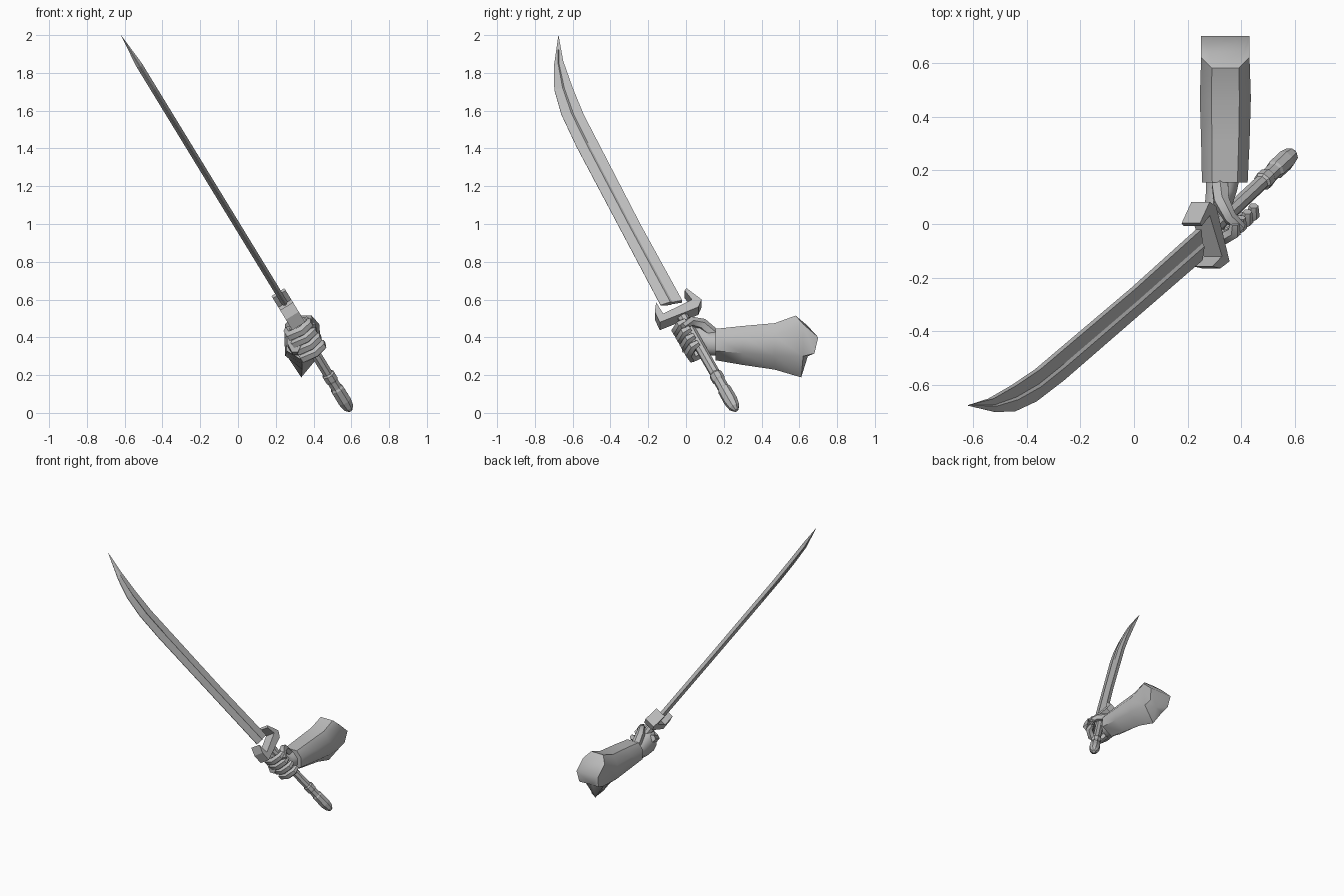
import bpy, bmesh, math
from mathutils import Vector, Matrix

cube = bpy.data.objects.get("Cube")
if cube:
    bpy.data.objects.remove(cube)

grey = bpy.data.materials.new("plain grey")
grey.use_nodes = True
COLOUR = (0.5, 0.5, 0.5, 1)
grey.diffuse_color = COLOUR
grey.node_tree.nodes["Principled BSDF"].inputs["Base Color"].default_value = COLOUR

# Sword frame: u across the blade (towards the back), n out of its flat side, d towards the tip
D = Vector((-0.469, -0.438, 0.767)).normalized()
N = Vector((0.853, 0, 0.521)).normalized()
U = D.cross(N).normalized()
GUARD = Vector((0.272, -0.035, 0.54))


def local(u, n, d):
    return GUARD + U * u + N * n + D * d


def on_blade(y, z, t):
    return Vector((0.602 - 0.611 * z, y, z)) + N * t


def loft(name, rings, smooth=None):
    """Skin a list of equal-length point rings and cap both ends."""
    bm = bmesh.new()
    rows = [[bm.verts.new(p) for p in ring] for ring in rings]
    count = len(rows[0])
    for a, b in zip(rows, rows[1:]):
        for i in range(count):
            j = (i + 1) % count
            bm.faces.new((a[i], a[j], b[j], b[i]))
    bm.faces.new(rows[0][::-1])
    bm.faces.new(rows[-1])
    bmesh.ops.remove_doubles(bm, verts=bm.verts, dist=0.0005)
    bmesh.ops.recalc_face_normals(bm, faces=bm.faces)
    mesh = bpy.data.meshes.new(name)
    bm.to_mesh(mesh)
    bm.free()
    mesh.materials.append(grey)
    obj = bpy.data.objects.new(name, mesh)
    bpy.context.collection.objects.link(obj)
    if smooth:
        bpy.ops.object.select_all(action='DESELECT')
        obj.select_set(True)
        bpy.context.view_layer.objects.active = obj
        bpy.ops.object.shade_smooth_by_angle(angle=math.radians(smooth))
    return obj


def tube(name, path, radii, sides=6):
    """Tapered limb that follows a short path."""
    rings = []
    for i, p in enumerate(path):
        t = (path[min(i + 1, len(path) - 1)] - path[max(i - 1, 0)]).normalized()
        a = t.cross(D).normalized()
        b = t.cross(a)
        turn = [math.tau * (k + 0.5) / sides for k in range(sides)]
        rings.append([p + (a * math.cos(q) + b * math.sin(q)) * radii[i] for q in turn])
    return loft(name, rings, 50)


# Blade: stations of cutting edge and spine, with a stepped ridge in between
stations = [
    ((-0.135, 0.57), (-0.02, 0.59)),
    ((-0.352, 0.98), (-0.24, 0.99)),
    ((-0.58, 1.41), (-0.47, 1.435)),
    ((-0.66, 1.58), (-0.54, 1.57)),
    ((-0.697, 1.71), (-0.60, 1.715)),
    ((-0.70, 1.83), (-0.65, 1.857)),
    ((-0.676, 1.998), (-0.674, 1.995)),
]
section = [(0, 0.002), (0.45, 0.017), (0.55, 0.010), (1, 0.012)]
rings = []
for k, (edge, spine) in enumerate(stations):
    thin = 0.05 if k == len(stations) - 1 else 1
    e, s = Vector(edge), Vector(spine)
    half = [(e.lerp(s, f), t * thin) for f, t in section]
    rings.append([on_blade(*p, t) for p, t in half] + [on_blade(*p, -t) for p, t in half[::-1]])
loft("blade", rings)

# Guard: bar with a raised prong at each end
outline = [(-0.135, -0.04), (0.09, -0.044), (0.126, -0.01), (0.085, 0.088), (0.07, 0.08),
           (0.08, 0.012), (-0.095, 0.0), (-0.098, 0.08), (-0.13, 0.03)]
loft("guard", [[local(u, n, d) for u, d in outline] for n in (-0.04, 0.04)])

# Handle with rings and a rounded pommel
profile = [(0.0, 0.03), (-0.43, 0.028), (-0.44, 0.036), (-0.475, 0.036), (-0.485, 0.031),
           (-0.53, 0.031), (-0.54, 0.037), (-0.62, 0.038), (-0.665, 0.03), (-0.688, 0.012)]
angles = [math.tau * (k + 0.5) / 8 for k in range(8)]
loft("handle", [[local(r * math.cos(a), r * math.sin(a), d) for a in angles] for d, r in profile])

# Forearm sleeve, with a slanted elbow end that drops to a point
arm = []
for y, x, z, rx, rz in [(0.155, 0.338, 0.362, 0.085, 0.083), (0.30, 0.34, 0.357, 0.090, 0.103),
                        (0.47, 0.34, 0.352, 0.095, 0.123)]:
    arm.append([(x + rx * c, y, z + rz * s) for c, s in
                ((0.55, 1), (1, 0.45), (0.95, -0.4), (0, -1), (-0.95, -0.4), (-1, 0.45), (-0.55, 1))])
arm.append([(0.39, 0.58, 0.515), (0.43, 0.62, 0.47), (0.42, 0.62, 0.30), (0.335, 0.61, 0.188),
            (0.26, 0.62, 0.30), (0.25, 0.62, 0.47), (0.29, 0.58, 0.515)])
arm.append([(0.40, 0.64, 0.465), (0.43, 0.70, 0.40), (0.42, 0.68, 0.315), (0.335, 0.645, 0.30),
            (0.26, 0.68, 0.315), (0.25, 0.70, 0.40), (0.28, 0.64, 0.465)])
loft("forearm", arm, 50)

# Wrist and palm
palm = []
for y, x, z, rx, rz in [(0.20, 0.335, 0.365, 0.07, 0.07), (0.12, 0.325, 0.365, 0.062, 0.065),
                        (0.05, 0.31, 0.385, 0.052, 0.085), (-0.02, 0.30, 0.395, 0.04, 0.08)]:
    palm.append([(x + rx * math.cos(a), y, z + rz * math.sin(a)) for a in angles])
loft("palm", palm, 50)

# Four fingers curled round the front of the handle
for k, name in enumerate(("index", "middle", "ring", "little")):
    d = -0.105 - 0.05 * k
    path = [local(u, n, d) for u, n in ((0.02, -0.06), (-0.05, -0.06), (-0.068, 0.0),
                                        (-0.045, 0.05), (-0.01, 0.06))]
    tube(name + "_finger", path, [0.026, 0.03, 0.028, 0.026, 0.018])

# Thumb reaching over the handle
tube("thumb", [Vector(p) for p in ((0.32, 0.15, 0.41), (0.325, 0.085, 0.47),
                                   (0.355, 0.025, 0.485), (0.40, -0.015, 0.455))],
     [0.035, 0.032, 0.027, 0.02])
